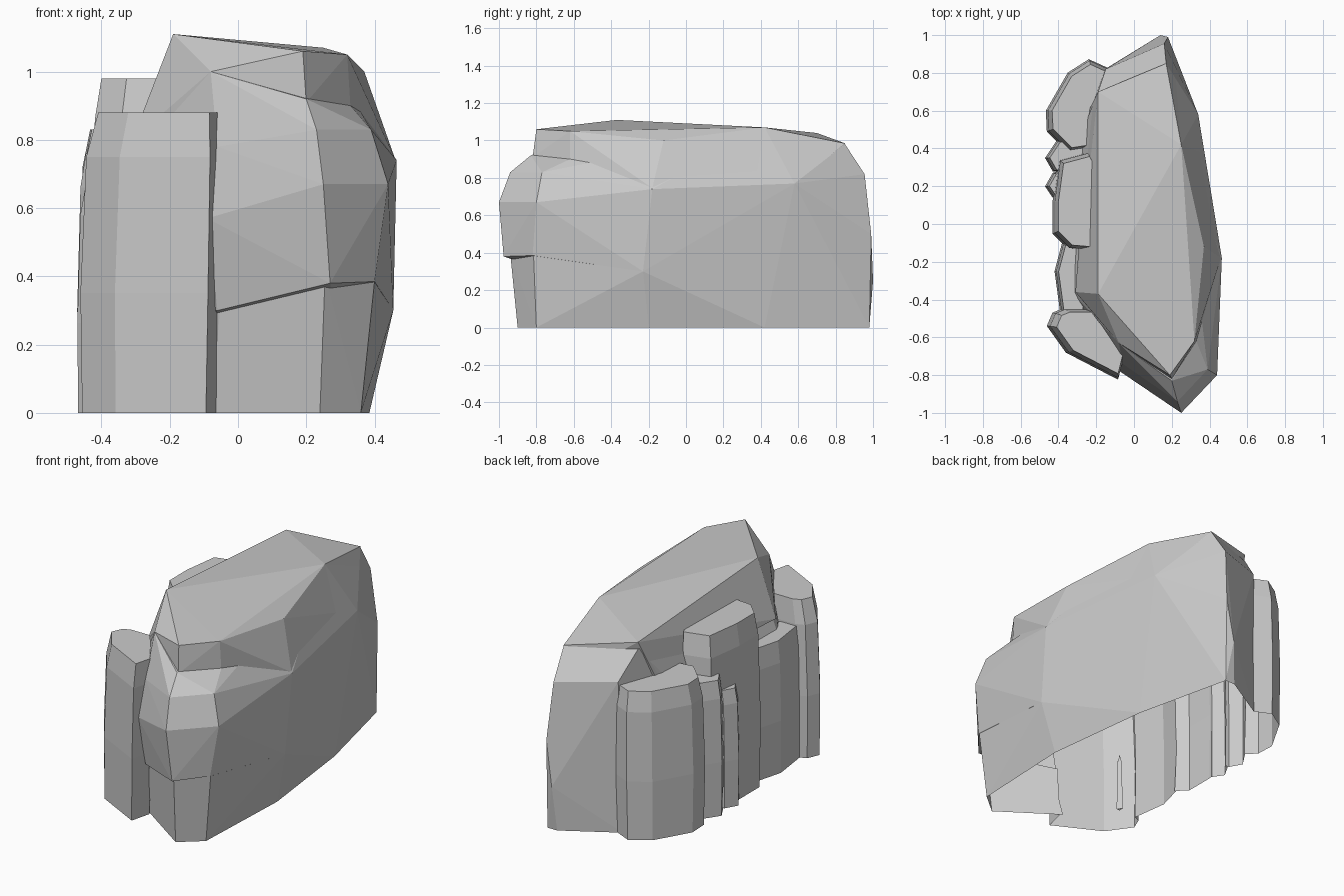
import bpy, bmesh
from mathutils import Vector

if "Cube" in bpy.data.objects:
    bpy.data.objects.remove(bpy.data.objects["Cube"])


def hull(name, pts):
    """Faceted chunk of stone: convex hull of a few corner points."""
    bm = bmesh.new()
    for p in pts:
        bm.verts.new(p)
    res = bmesh.ops.convex_hull(bm, input=bm.verts[:])
    junk = {g for g in res["geom_interior"] + res["geom_unused"]
            if isinstance(g, bmesh.types.BMVert)}
    bmesh.ops.delete(bm, geom=list(junk), context='VERTS')
    bmesh.ops.recalc_face_normals(bm, faces=bm.faces[:])
    me = bpy.data.meshes.new(name)
    bm.to_mesh(me)
    bm.free()
    ob = bpy.data.objects.new(name, me)
    bpy.context.collection.objects.link(ob)
    return ob


def column(name, outline, top, shoulder, taper=0.92, lean=0.015):
    """Upright pillar: base outline, shoulder ring and a smaller, leaning top."""
    c = sum((Vector(p) for p in outline), Vector((0, 0))) / len(outline)
    pts = []
    for z, s, dx in ((0, 0.98, 0), (0.4 * top, 1.01, 0),
                     (shoulder, 0.98, lean * 0.4), (top, taper, lean)):
        for p in outline:
            q = c + (Vector(p) - c) * s
            pts.append((q.x + dx, q.y, z))
    return hull(name, pts)


# Main block above the front ledge
rock = hull("cliff_rock", [
    (-.06, -.74, .30), (.27, -.975, .38), (.40, -.82, .385),
    (-.09, -.77, .57), (.25, -1.0, .67), (.44, -.80, .67),
    (-.06, -.74, .78), (.23, -.94, .83), (.39, -.77, .83),
    (.20, -.83, .92), (.33, -.62, .90), (-.08, -.63, 1.0),
    (.465, -.18, .74), (.455, -.23, .30), (.34, .58, .77),
    (.31, .42, 0), (.18, .98, 0), (.12, .98, 0),
    (.14, 1.0, .25), (.18, .99, .5), (.16, .955, .82), (.17, .85, .98),
    (.25, .42, 1.07), (-.19, .70, 1.0), (-.15, .82, .85),
    (-.17, .81, 0), (-.29, .5, 0), (-.27, .5, .75),
    (-.33, -.36, .70), (-.33, -.36, .3), (-.19, -.37, 1.02)])

# Recessed foot under the ledge, crown on top
foot = hull("foot", [
    (-.02, -.72, 0), (.24, -.90, 0), (.36, -.80, 0), (.385, -.2, 0),
    (.31, .42, 0), (.18, .98, 0), (.12, .98, 0), (-.17, .81, 0),
    (-.29, .5, 0), (-.33, -.36, 0), (-.08, -.68, 0),
    (-.05, -.725, .33), (.255, -.94, .40), (.40, -.815, .385),
    (.455, -.23, .30), (.15, .98, .3), (-.17, .81, .3), (-.29, .5, .3),
    (-.33, -.36, .3)])
crown = hull("crown", [
    (-.19, -.37, 1.11), (-.08, -.63, 1.0), (.19, -.80, 1.06),
    (.32, -.62, 1.05), (.37, -.12, 1.0), (.25, .42, 1.07), (.17, .85, .985),
    (-.19, .70, 1.04), (.20, -.82, .91), (.33, -.62, .89), (.46, -.18, .745),
    (.335, .58, .77), (-.06, -.66, .85), (-.31, -.36, .8), (-.24, .6, .8),
    (.15, .85, .8)])

# Pillars along the left side, front to back
pillars = [
    column("front_pillar", [(-.46, -.54), (-.43, -.47), (-.38, -.45),
           (-.25, -.45), (-.06, -.70), (-.09, -.82), (-.36, -.68)],
           .88, .75, .88, .03),
    column("narrow_pillar", [(-.42, -.25), (-.39, -.47), (-.28, -.47),
           (-.26, -.1), (-.38, -.1)], .74, .62),
    column("tall_pillar", [(-.43, -.05), (-.35, -.13), (-.23, -.14),
           (-.19, .02), (-.18, .25), (-.25, .38), (-.40, .34), (-.43, .12)],
           .98, .86, .92, .02),
    column("splinter_near", [(-.47, .20), (-.43, .14), (-.28, .13),
           (-.28, .32), (-.43, .27)], .66, .58),
    column("splinter_far", [(-.47, .35), (-.43, .28), (-.25, .26),
           (-.22, .47), (-.41, .44)], .76, .66),
    column("back_pillar", [(-.46, .49), (-.35, .38), (-.22, .40), (-.16, .60),
           (-.13, .82), (-.24, .87), (-.35, .80), (-.465, .60)],
           .83, .72, .90, .015),
]

# Fuse everything into one stone
parts = [foot, crown] + pillars
for p in parts:
    m = rock.modifiers.new(p.name, 'BOOLEAN')
    m.operation = 'UNION'
    m.solver = 'EXACT'
    m.object = p
bpy.context.view_layer.update()
dg = bpy.context.evaluated_depsgraph_get()
fused = bpy.data.meshes.new_from_object(rock.evaluated_get(dg))
rock.modifiers.clear()
rock.data = fused
for p in parts:
    bpy.data.objects.remove(p)

# Open underside
bm = bmesh.new()
bm.from_mesh(fused)
under = [f for f in bm.faces if f.normal.z < -.9 and f.calc_center_median().z < .03]
bmesh.ops.delete(bm, geom=under, context='FACES')
bm.to_mesh(fused)
bm.free()
